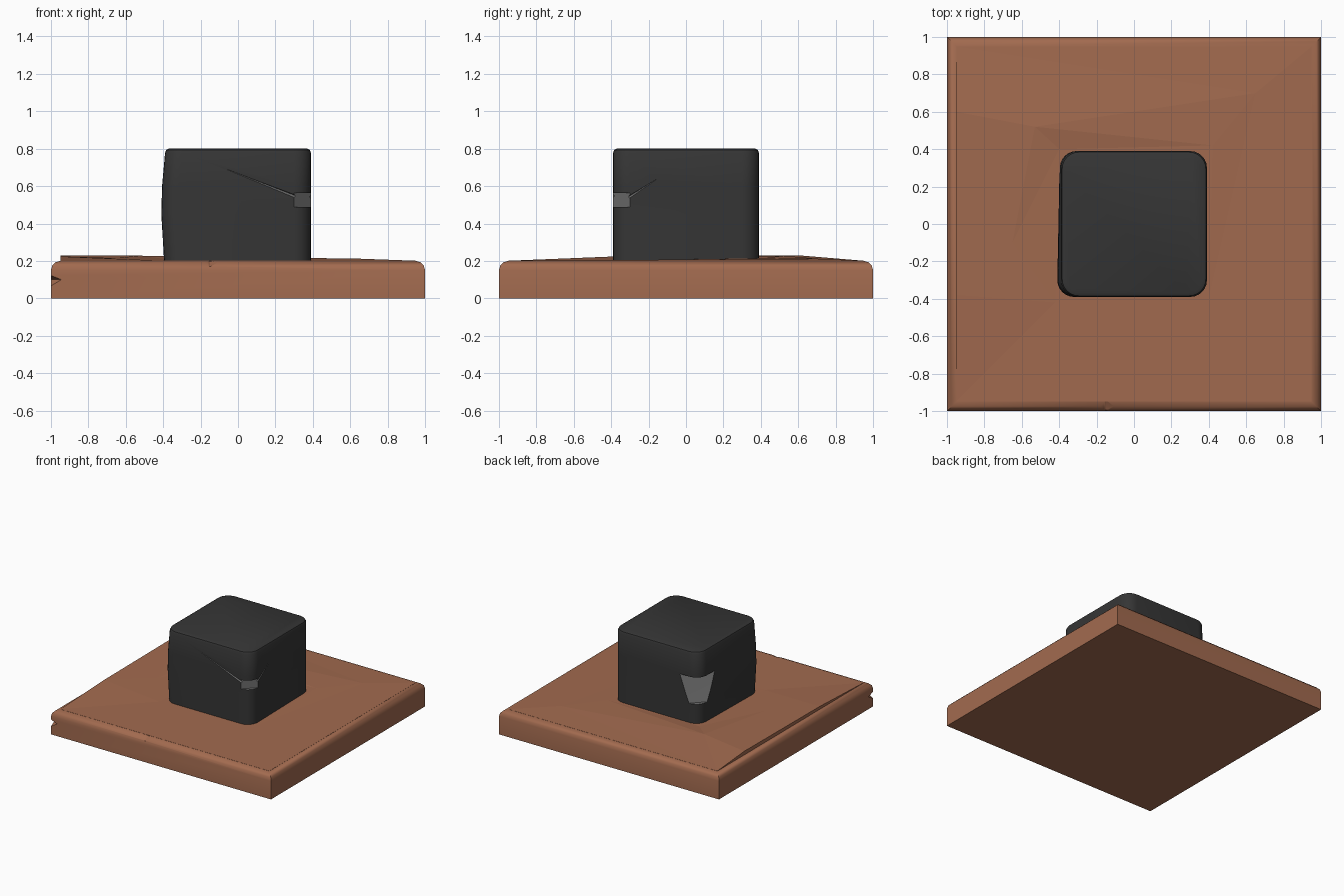
import bpy, bmesh, math
from mathutils import Vector
from mathutils.geometry import delaunay_2d_cdt

if "Cube" in bpy.data.objects:
    bpy.data.objects.remove(bpy.data.objects["Cube"])


def material(name, rgb):
    m = bpy.data.materials.new(name)
    m.diffuse_color = (*rgb, 1)
    m.use_nodes = True
    m.node_tree.nodes["Principled BSDF"].inputs["Base Color"].default_value = m.diffuse_color
    return m


BROWN = material("clay brown", (0.36, 0.145, 0.078))
BLACK = material("charcoal", (0.036, 0.036, 0.036))
GREY = material("chipped grey", (0.16, 0.16, 0.16))


def make(name, bm, mat):
    bmesh.ops.recalc_face_normals(bm, faces=bm.faces[:])
    me = bpy.data.meshes.new(name)
    bm.to_mesh(me)
    bm.free()
    me.materials.append(mat)
    ob = bpy.data.objects.new(name, me)
    bpy.context.collection.objects.link(ob)
    return ob


def activate(ob):
    bpy.ops.object.select_all(action='DESELECT')
    ob.select_set(True)
    bpy.context.view_layer.objects.active = ob


def chip(target, points, mat):
    """Cut the convex hull of the points out of the target."""
    bm = bmesh.new()
    for p in points:
        bm.verts.new(p)
    bmesh.ops.convex_hull(bm, input=bm.verts[:])
    cutter = make("chip_cutter", bm, mat)
    cutter.hide_render = True
    mod = target.modifiers.new("chip", 'BOOLEAN')
    mod.operation = 'DIFFERENCE'
    mod.solver = 'EXACT'
    mod.material_mode = 'TRANSFER'
    mod.object = cutter
    activate(target)
    bpy.ops.object.modifier_apply(modifier=mod.name)
    bpy.data.objects.remove(cutter)


# Base slab with rounded upper edges
bm = bmesh.new()
bmesh.ops.create_cube(bm, size=2)
for v in bm.verts:
    v.co.z = 0.2 if v.co.z > 0 else 0
top = [e for e in bm.edges if all(v.co.z > 0.1 for v in e.verts)]
bmesh.ops.bevel(bm, geom=top, offset=0.05, segments=3, profile=0.5, affect='EDGES')
slab = make("base_slab", bm, BROWN)
# chips on the front edge and the front left corner
chip(slab, [(-0.26, -1.02, 0.2), (0.01, -1.02, 0.2), (-0.15, -0.94, 0.202),
            (-0.15, -1.02, 0.155), (-0.15, -1.02, 0.25)], BROWN)
chip(slab, [(-1.01, -1.01, 0.055), (-1.01, -1.01, 0.13),
            (-0.935, -1.01, 0.1), (-1.01, -0.93, 0.1)], BROWN)

# Uneven upper surface of the slab, with a raised step along the left
pts = [(-0.95, -0.95, 0.201), (0.95, -0.95, 0.201), (0.95, 0.95, 0.201), (-0.95, 0.95, 0.201),
       (-0.95, -0.38, 0.224), (-0.95, 0.6, 0.23), (-0.53, 0.52, 0.228), (-0.42, -0.42, 0.202),
       (0.4, -0.4, 0.202), (-0.4, 0.4, 0.212), (0.42, 0.42, 0.215), (0.65, 0.7, 0.212),
       (-0.65, -0.1, 0.215)]
co, _, faces, *_ = delaunay_2d_cdt([Vector(p[:2]) for p in pts], [], [], 0, 1e-5)
bm = bmesh.new()
vs = [bm.verts.new((c.x, c.y, min(pts, key=lambda p: (Vector(p[:2]) - c).length)[2])) for c in co]
for f in faces:
    bm.faces.new([vs[i] for i in f])
rim = [e for e in bm.edges if e.is_boundary]
ext = bmesh.ops.extrude_edge_only(bm, edges=rim)
for g in ext["geom"]:
    if isinstance(g, bmesh.types.BMVert):
        g.co.z = 0.17
bmesh.ops.holes_fill(bm, edges=[e for e in bm.edges if e.is_boundary], sides=0)
make("worn_top", bm, BROWN)


# Rounded block standing on the slab, bulging a little on the left
def ring(half, radius, n=6):
    for q in range(4):
        a0 = math.pi / 4 + q * math.pi / 2
        cx = math.copysign(half - radius, math.cos(a0))
        cy = math.copysign(half - radius, math.sin(a0))
        for i in range(n + 1):
            a = q * math.pi / 2 + i / n * math.pi / 2
            yield cx + radius * math.cos(a), cy + radius * math.sin(a)


bm = bmesh.new()
rings = []
for z, half, bulge in ((0.1, 0.39, 0), (0.2, 0.39, 0.005), (0.45, 0.39, 0.02),
                       (0.6, 0.39, 0.016), (0.778, 0.39, 0), (0.793, 0.384, 0), (0.8, 0.37, 0)):
    rings.append([bm.verts.new((x - (bulge * (0.4 if y > 0 else 1) if x < -0.25 else 0), y, z))
                  for x, y in ring(half, 0.09)])
for a, b in zip(rings, rings[1:]):
    for i in range(len(a)):
        j = (i + 1) % len(a)
        bm.faces.new((a[i], a[j], b[j], b[i]))
bm.faces.new(rings[-1])
bm.faces.new(rings[0][::-1])
bmesh.ops.triangulate(bm, faces=[f for f in bm.faces if len(f.verts) == 4])
block = make("block", bm, BLACK)

# Front right corner gash: a flattened corner and two tapering slits
chip(block, [(x, y, z) for x, y in ((0.27, -0.42), (0.42, -0.27), (0.5, -0.5))
             for z in (0.488, 0.563)], GREY)
chip(block, [(0.305, -0.45, 0.565), (0.305, -0.45, 0.487), (0.305, -0.375, 0.55),
             (-0.06, -0.45, 0.69), (-0.06, -0.389, 0.69)], GREY)
chip(block, [(0.45, -0.305, 0.562), (0.45, -0.305, 0.488), (0.375, -0.305, 0.545),
             (0.45, -0.16, 0.635), (0.389, -0.16, 0.635)], GREY)
# Back left corner chip, tapering downwards
chip(block, [(-0.13, 0.483, 0.59), (-0.477, 0.112, 0.59), (-0.5, 0.5, 0.59),
             (-0.21, 0.483, 0.37), (-0.48, 0.204, 0.37), (-0.5, 0.5, 0.37)], GREY)

for ob in (slab, block):
    activate(ob)
    bpy.ops.object.shade_smooth_by_angle(angle=math.radians(32))
